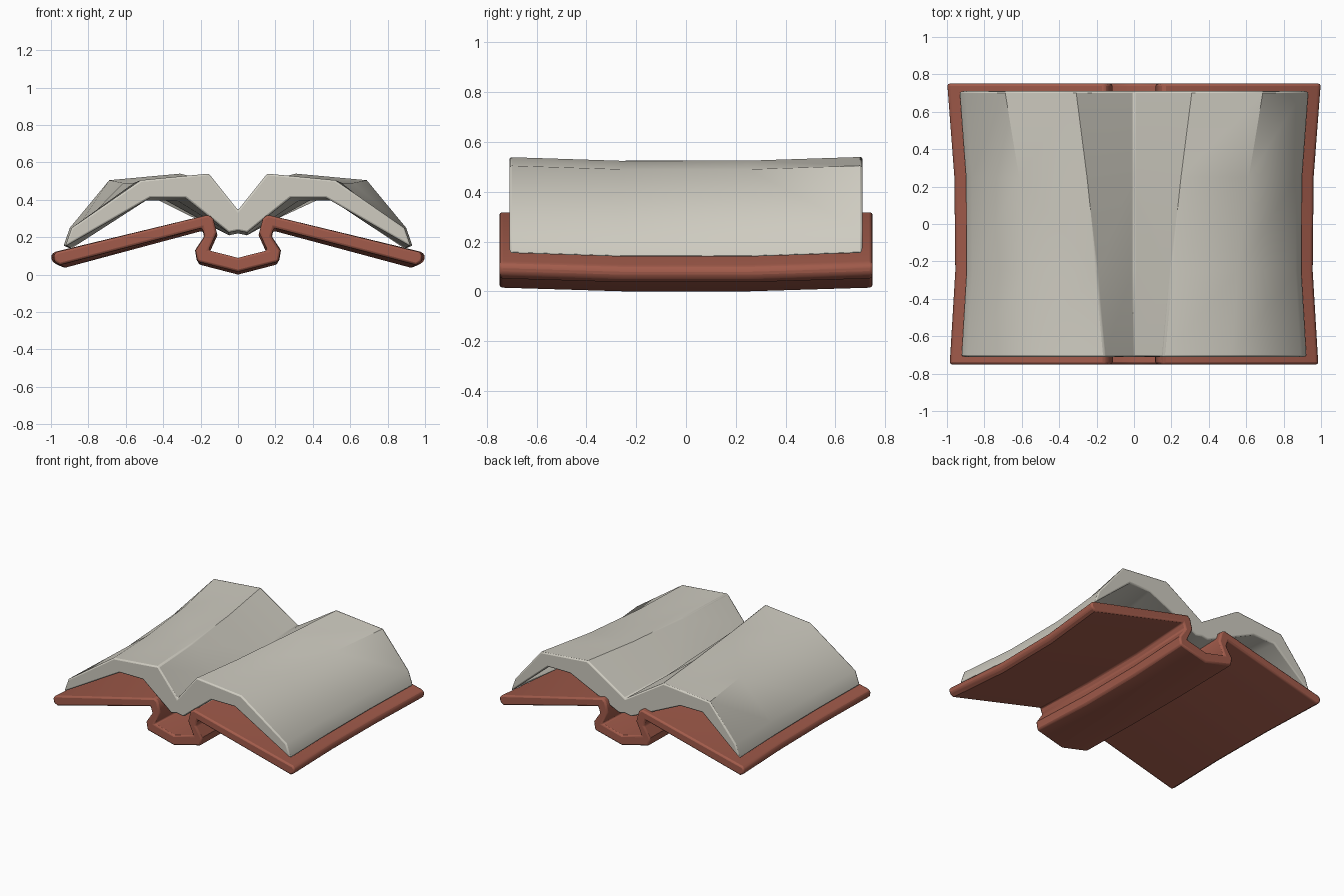
import bpy, bmesh, math

cube = bpy.data.objects.get("Cube")
if cube:
    bpy.data.objects.remove(cube)


def material(name, rgb):
    m = bpy.data.materials.new(name)
    m.use_nodes = True
    m.diffuse_color = (*rgb, 1)
    m.node_tree.nodes["Principled BSDF"].inputs["Base Color"].default_value = (*rgb, 1)
    return m


def mirrored(half):
    """Closed symmetric outline from a half running from centre to centre."""
    return half + [(-x, z) for x, z in reversed(half) if x > 0]


def blend(a, b, t):
    return [(p[0] + (q[0] - p[0]) * t, p[1] + (q[1] - p[1]) * t) for p, q in zip(a, b)]


def loft(name, front, back, stations, mat, bevel):
    """Skin outlines along y; each station is (y, width scale, drop)."""
    bm = bmesh.new()
    y0, y1 = stations[0][0], stations[-1][0]
    rings = []
    for y, width, drop in stations:
        outline = mirrored(blend(front, back, (y - y0) / (y1 - y0)))
        rings.append([bm.verts.new((x * width, y, z - drop)) for x, z in outline])
    n = len(rings[0])
    for a, b in zip(rings, rings[1:]):
        for i in range(n):
            j = (i + 1) % n
            bm.faces.new((a[i], a[j], b[j], b[i]))
    bm.faces.new(rings[0])
    bm.faces.new(rings[-1])
    bmesh.ops.recalc_face_normals(bm, faces=bm.faces)
    mesh = bpy.data.meshes.new(name)
    bm.to_mesh(mesh)
    bm.free()
    obj = bpy.data.objects.new(name, mesh)
    bpy.context.collection.objects.link(obj)
    mesh.materials.append(mat)
    mod = obj.modifiers.new("soft_edges", "BEVEL")
    mod.width = bevel
    mod.segments = 2
    mod.limit_method = "ANGLE"
    mod.angle_limit = math.radians(50)
    bpy.ops.object.select_all(action="DESELECT")
    obj.select_set(True)
    bpy.context.view_layer.objects.active = obj
    bpy.ops.object.shade_smooth_by_angle(angle=math.radians(40))
    return obj


leather = material("red_brown_cover", (0.36, 0.105, 0.07))
paper = material("warm_grey_paper", (0.62, 0.60, 0.53))

# Cover: spine trough, pinched hinges and two sloping boards
cover = [(0, 0.09), (0.16, 0.13), (0.115, 0.225), (0.135, 0.30), (0.16, 0.32),
         (0.98, 0.122), (1, 0.105), (0.995, 0.07), (0.965, 0.052),
         (0.195, 0.25), (0.18, 0.205), (0.23, 0.13), (0.22, 0.07), (0, 0.015)]
loft("cover", cover, cover,
     [(-0.75, 0.987, 0), (-0.25, 0.957, 0.015), (0.25, 0.962, 0.015), (0.75, 1, 0)],
     leather, 0.012)

# Pages: two arched halves meeting in a valley that opens wider at the back
front = [(0, 0.345), (0.155, 0.54), (0.52, 0.505), (0.89, 0.25), (0.925, 0.15),
         (0.47, 0.41), (0.28, 0.41), (0.05, 0.225), (0, 0.235)]
back = [(0, 0.345), (0.31, 0.54), (0.69, 0.505), (0.90, 0.25), (0.935, 0.15),
        (0.63, 0.41), (0.45, 0.41), (0.05, 0.225), (0, 0.235)]
loft("pages", front, back,
     [(-0.71, 1, 0), (-0.25, 0.967, 0.015), (0.25, 0.967, 0.015), (0.71, 1, 0)],
     paper, 0.01)
